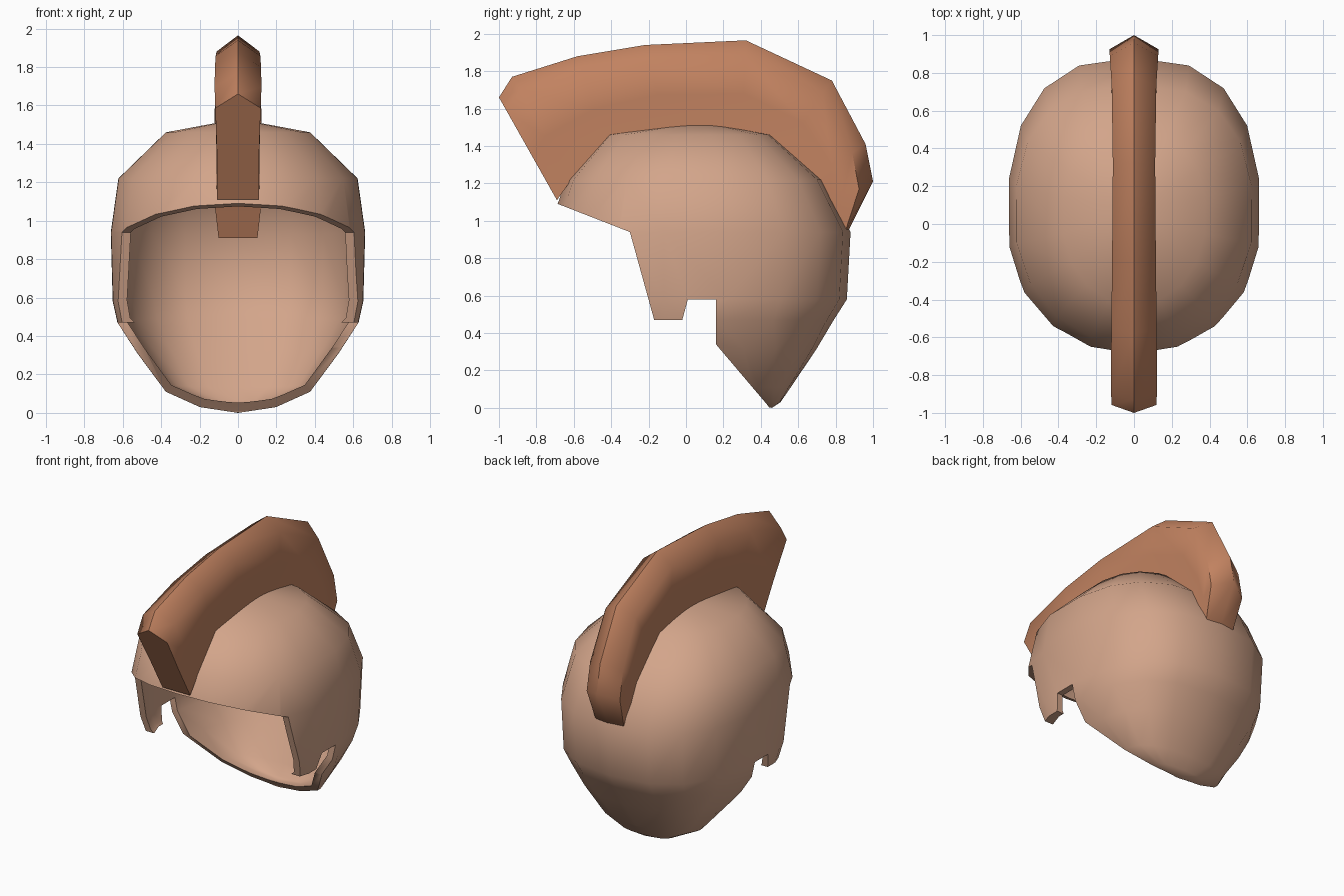
import bpy, bmesh, math

if "Cube" in bpy.data.objects:
    bpy.data.objects.remove(bpy.data.objects["Cube"])


def material(name, color):
    m = bpy.data.materials.new(name)
    m.diffuse_color = (*color, 1)
    m.use_nodes = True
    m.node_tree.nodes["Principled BSDF"].inputs["Base Color"].default_value = m.diffuse_color
    return m


def make(name, bm, mat):
    bmesh.ops.recalc_face_normals(bm, faces=bm.faces)
    me = bpy.data.meshes.new(name)
    bm.to_mesh(me)
    bm.free()
    me.materials.append(mat)
    ob = bpy.data.objects.new(name, me)
    bpy.context.collection.objects.link(ob)
    return ob


def activate(ob):
    bpy.ops.object.select_all(action='DESELECT')
    bpy.context.view_layer.objects.active = ob
    ob.select_set(True)


def bridge(bm, a, b):
    n = len(a)
    for i in range(n):
        bm.faces.new((a[i], a[(i + 1) % n], b[(i + 1) % n], b[i]))


def power(v, e):
    return math.copysign(abs(v) ** e, v)


tan = material("tan", (0.65, 0.375, 0.255))
rust = material("rust", (0.54, 0.225, 0.118))

# Helmet bowl: rings of (height, half width, front y, widest y, back y)
RINGS = [(1.46, .38, -.43, .03, .46), (1.22, .63, -.64, .02, .735),
         (.94, .67, -.74, .02, .88), (.58, .66, -.70, .01, .86),
         (.47, .635, -.65, .02, .79), (.31, .53, -.30, .18, .695),
         (.11, .38, .10, .33, .56), (.03, .20, .30, .42, .505)]
SEG = 18
bm = bmesh.new()
loops = []
for z, w, yf, yc, yb in RINGS:
    ring = []
    for i in range(SEG):
        a = 2 * math.pi * i / SEG
        s, c = math.sin(a), math.cos(a)
        e = 0.78 if c > 0 else 0.97      # the back is squarer than the front
        depth = yb - yc if c > 0 else yc - yf
        ring.append(bm.verts.new((w * power(s, e), yc + depth * power(c, e), z)))
    loops.append(ring)
for a, b in zip(loops, loops[1:]):
    bridge(bm, a, b)
for ring, pole in ((loops[0], (0, .08, 1.53)), (loops[-1], (0, .46, 0))):
    p = bm.verts.new(pole)
    for i in range(SEG):
        bm.faces.new((ring[i], ring[(i + 1) % SEG], p))
helmet = make("helmet_shell", bm, tan)

# Side outline that trims the brim, cheek guards, ear notch and neck edge
OUTLINE = [(-1.1, 1.25), (-.71, 1.10), (-.3, .94), (-.17, .47), (-.02, .47),
           (.01, .58), (.16, .58), (.16, .34), (.44, .01), (.46, -.2),
           (1.3, -.2), (1.3, 2.2), (-1.1, 2.2)]
bm = bmesh.new()
sides = [[bm.verts.new((x, y, z)) for y, z in OUTLINE] for x in (-1.2, 1.2)]
bridge(bm, *sides)
for s in sides:
    bm.faces.new(s)
cutter = make("trim_cutter", bm, tan)
cutter.hide_render = True

activate(helmet)
sol = helmet.modifiers.new("thickness", 'SOLIDIFY')
sol.thickness = 0.045
sol.offset = -1
cut = helmet.modifiers.new("trim", 'BOOLEAN')
cut.operation = 'INTERSECT'
cut.solver = 'EXACT'
cut.object = cutter
for m in ("thickness", "trim"):
    bpy.ops.object.modifier_apply(modifier=m)
bpy.data.objects.remove(cutter)
bpy.ops.object.shade_smooth_by_angle(angle=math.radians(50))

# Crest: stations of (ridge y, z, base y, z, half width)
STATIONS = [(-1.0, 1.66, -.69, 1.11, .118), (-.93, 1.77, -.62, 1.21, .122),
            (-.58, 1.88, -.42, 1.40, .120), (-.22, 1.94, -.10, 1.49, .116),
            (.32, 1.965, .30, 1.48, .112), (.78, 1.75, .52, 1.37, .118),
            (.96, 1.41, .67, 1.22, .128), (1.0, 1.21, .74, 1.07, .130),
            (.87, .95, .81, .91, .110)]
bm = bmesh.new()
loops = []
for oy, oz, iy, iz, w in STATIONS:
    length = math.hypot(oy - iy, oz - iz)
    t = min(.085, .35 * length) / length
    sy, sz = oy + (iy - oy) * t, oz + (iz - oz) * t
    my, mz = (sy + iy) / 2, (sz + iz) / 2
    half = [(w, sy, sz), (w * .93, my, mz), (w * .92, iy, iz)]
    pts = [(0, oy, oz)] + half + [(-x, y, z) for x, y, z in reversed(half)]
    loops.append([bm.verts.new(p) for p in pts])
for a, b in zip(loops, loops[1:]):
    bridge(bm, a, b)
bm.faces.new(loops[0])
bm.faces.new(loops[-1])
crest = make("crest", bm, rust)
activate(crest)
bpy.ops.object.shade_smooth_by_angle(angle=math.radians(62))
